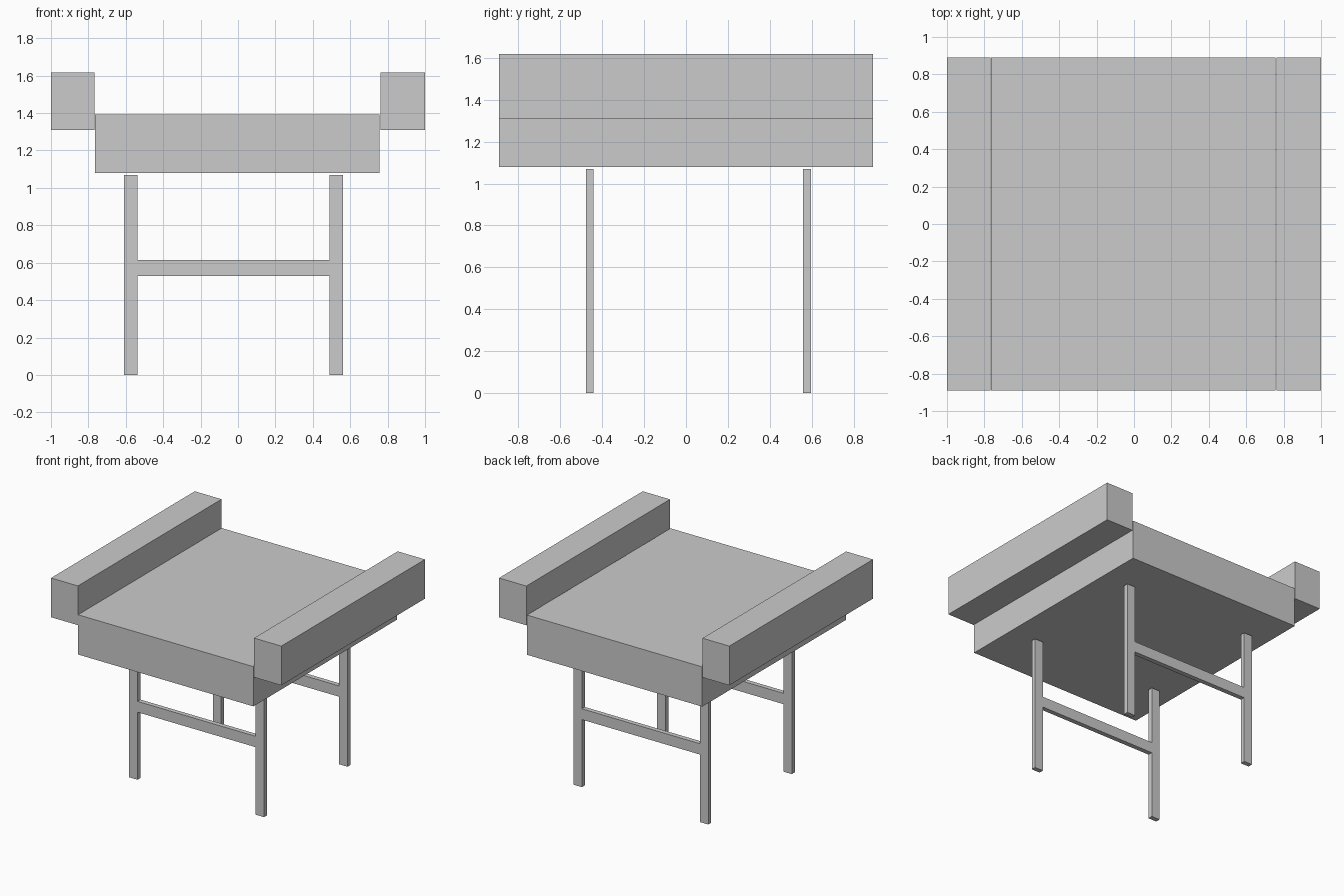
import bpy
import bmesh

if "Cube" in bpy.data.objects:
    bpy.data.objects.remove(bpy.data.objects["Cube"])


def prism(name, outline, y0, y1):
    """Extrude a closed x-z outline from y0 to y1."""
    bm = bmesh.new()
    face = bm.faces.new([bm.verts.new((x, y0, z)) for x, z in outline])
    new = bmesh.ops.extrude_face_region(bm, geom=[face])["geom"]
    verts = [v for v in new if isinstance(v, bmesh.types.BMVert)]
    bmesh.ops.translate(bm, verts=verts, vec=(0, y1 - y0, 0))
    bmesh.ops.recalc_face_normals(bm, faces=bm.faces)
    mesh = bpy.data.meshes.new(name)
    bm.to_mesh(mesh)
    bm.free()
    obj = bpy.data.objects.new(name, mesh)
    bpy.context.collection.objects.link(obj)
    return obj


def box(name, x0, x1, z0, z1, y0, y1):
    return prism(name, [(x0, z0), (x1, z0), (x1, z1), (x0, z1)], y0, y1)


DEPTH = 0.891

# Thick seat slab
box("seat", -0.765, 0.757, 1.08, 1.392, -DEPTH, DEPTH)

# Block armrests along both sides
box("left_armrest", -1.0, -0.767, 1.31, 1.618, -DEPTH, DEPTH)
box("right_armrest", 0.763, 1.0, 1.31, 1.618, -DEPTH, DEPTH)

# H-shaped leg frames: two legs joined by a flush cross rail
L0, L1, R0, R1 = -0.61, -0.538, 0.488, 0.561
TOP, RAIL0, RAIL1 = 1.07, 0.53, 0.615
h_outline = [
    (L0, 0), (L1, 0), (L1, RAIL0), (R0, RAIL0), (R0, 0), (R1, 0),
    (R1, TOP), (R0, TOP), (R0, RAIL1), (L1, RAIL1), (L1, TOP), (L0, TOP),
]
for name, y0 in (("front_leg_frame", -0.478), ("back_leg_frame", 0.558)):
    prism(name, h_outline, y0, y0 + 0.037)
